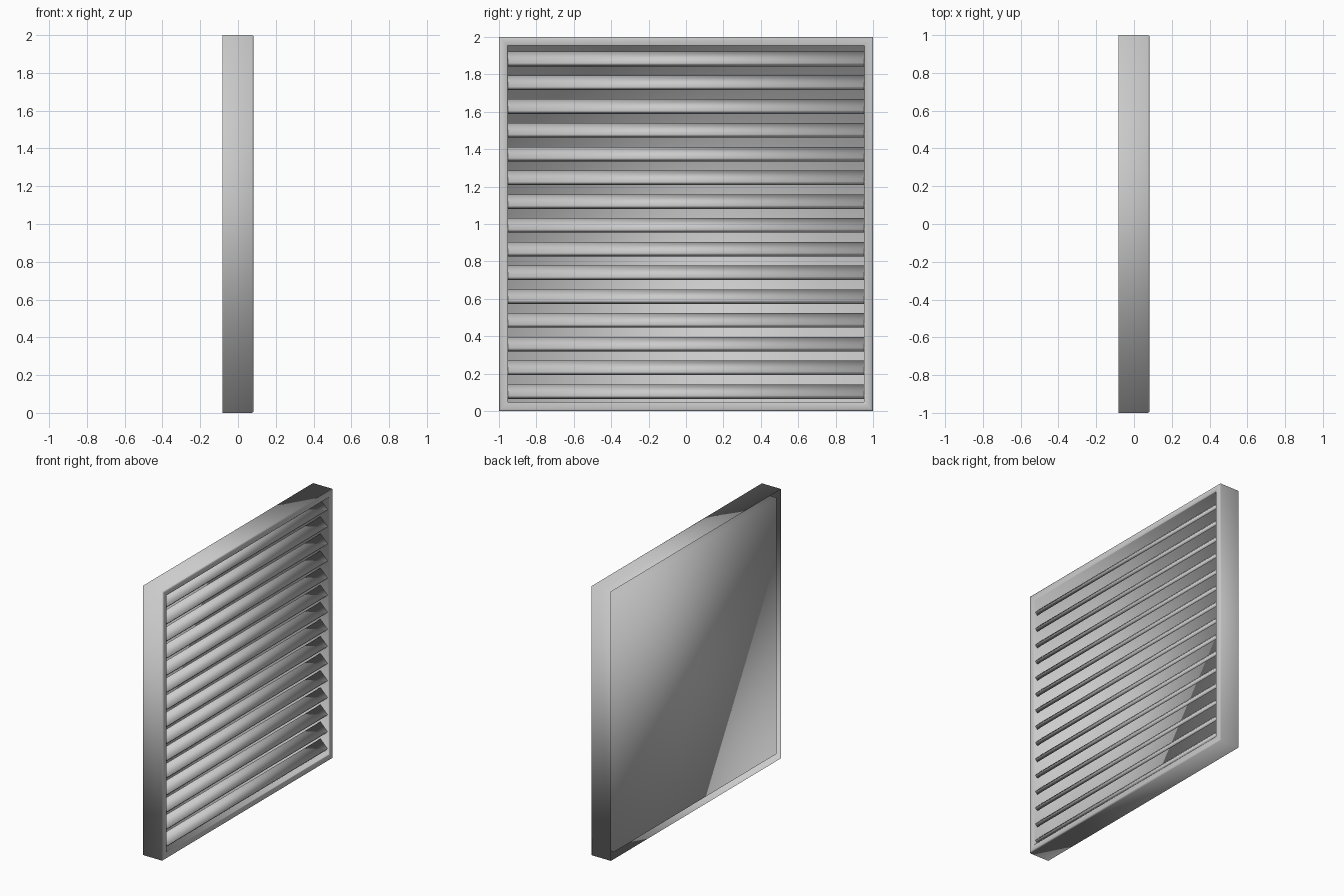
import bpy, bmesh

cube = bpy.data.objects.get("Cube")
if cube:
    bpy.data.objects.remove(cube)

HALF_DEPTH = 0.083
OPENING = 0.953          # half-size of the square opening
BEVEL = 0.01
SLATS, PITCH, FIRST_Z = 15, 0.127, 0.083

metal = bpy.data.materials.new("grey_metal")
metal.use_nodes = True
grey = (0.6, 0.6, 0.6, 1)
metal.diffuse_color = grey
metal.node_tree.nodes["Principled BSDF"].inputs["Base Color"].default_value = grey


def finish(name, bm):
    """Turn a bmesh into a smooth shaded metal object."""
    mesh = bpy.data.meshes.new(name)
    bm.to_mesh(mesh)
    bm.free()
    mesh.materials.append(metal)
    mesh.shade_smooth()
    obj = bpy.data.objects.new(name, mesh)
    bpy.context.collection.objects.link(obj)
    return obj


def square_loop(bm, half, x):
    corners = [(-1, -1), (1, -1), (1, 1), (-1, 1)]
    return [bm.verts.new((x, half * y, 1 + half * z)) for y, z in corners]


def bridge(bm, a, b):
    for i in range(len(a)):
        j = (i + 1) % len(a)
        bm.faces.new((a[i], a[j], b[j], b[i]))


# Housing: pressed shell running outer wall, rounded front rim, inner wall, back panel
bm = bmesh.new()
profile = [(1, -HALF_DEPTH),
           (1, HALF_DEPTH - BEVEL),
           (1 - 0.3 * BEVEL, HALF_DEPTH - 0.3 * BEVEL),
           (1 - BEVEL, HALF_DEPTH),
           (OPENING + 0.6 * BEVEL, HALF_DEPTH),
           (OPENING, HALF_DEPTH - 0.6 * BEVEL),
           (OPENING, -0.076)]
loops = [square_loop(bm, half, x) for half, x in profile]
for a, b in zip(loops, loops[1:]):
    bridge(bm, a, b)
bm.faces.new(loops[-1])
finish("vent_housing", bm)

# Louvres: slanted bars falling towards the front, wall to wall
section = [(0.07, 0), (0.01, 0.06), (-0.008, 0.042), (0.052, -0.018)]
for n in range(SLATS):
    bm = bmesh.new()
    z = FIRST_Z + n * PITCH
    ends = [[bm.verts.new((x, y, z + dz)) for x, dz in section]
            for y in (-OPENING, OPENING)]
    bridge(bm, *ends)
    for end in ends:
        bm.faces.new(end)
    bmesh.ops.recalc_face_normals(bm, faces=bm.faces)
    finish(f"louvre_slat_{n + 1}", bm)
